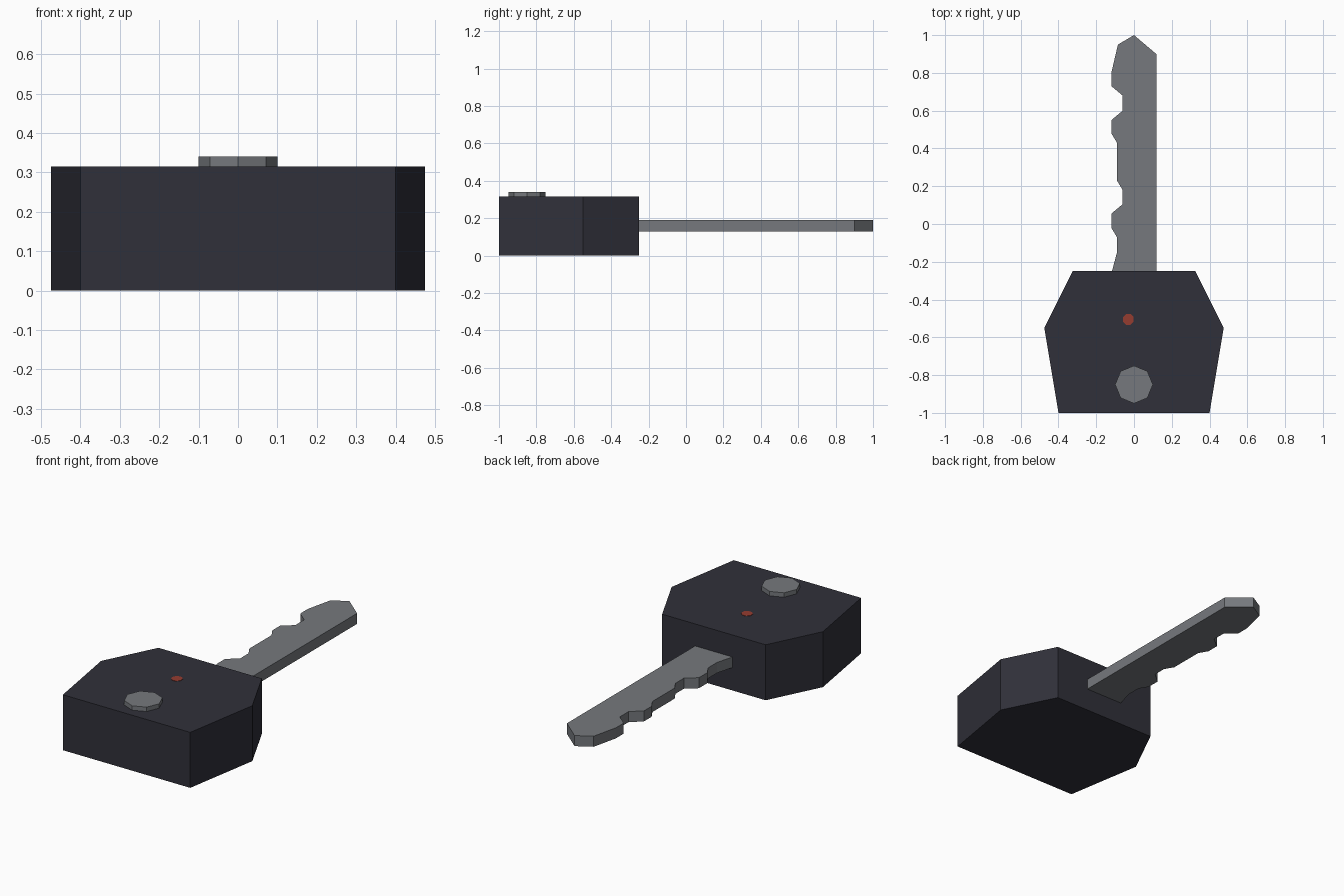
import bpy, bmesh, math

if "Cube" in bpy.data.objects:
    bpy.data.objects.remove(bpy.data.objects["Cube"])


def material(name, rgb):
    m = bpy.data.materials.new(name)
    m.diffuse_color = (*rgb, 1)
    m.use_nodes = True
    m.node_tree.nodes["Principled BSDF"].inputs["Base Color"].default_value = m.diffuse_color
    return m


DARK = material("dark plastic", (0.030, 0.030, 0.042))
METAL = material("grey metal", (0.18, 0.19, 0.205))
RED = material("red light", (0.30, 0.045, 0.03))


def prism(name, outline, z0, z1, mat):
    """Extrude a flat outline from z0 up to z1."""
    bm = bmesh.new()
    face = bm.faces.new([bm.verts.new((x, y, z0)) for x, y in outline])
    ext = bmesh.ops.extrude_face_region(bm, geom=[face], use_keep_orig=True)
    for v in ext["geom"]:
        if isinstance(v, bmesh.types.BMVert):
            v.co.z = z1
    bmesh.ops.recalc_face_normals(bm, faces=bm.faces)
    mesh = bpy.data.meshes.new(name)
    bm.to_mesh(mesh)
    bm.free()
    mesh.materials.append(mat)
    obj = bpy.data.objects.new(name, mesh)
    bpy.context.collection.objects.link(obj)
    return obj


def octagon(cx, cy, r, turn=0.0):
    return [(cx + r * math.cos(turn + i * math.pi / 4),
             cy + r * math.sin(turn + i * math.pi / 4)) for i in range(8)]


# Six-sided key head, mirrored in x
half = [(0.40, -1.0), (0.475, -0.55), (0.325, -0.25)]
prism("key_head", half + [(-x, y) for x, y in reversed(half)], 0, 0.315, DARK)

# Blade: straight right edge, pointed tip, notched left edge
blade = [(0.118, -0.255), (0.118, 0.90), (0, 1.0), (-0.085, 0.95),
         (-0.12, 0.80), (-0.12, 0.73), (-0.06, 0.68), (-0.06, 0.60),
         (-0.12, 0.55), (-0.12, 0.48), (-0.09, 0.43), (-0.09, 0.23),
         (-0.06, 0.18), (-0.06, 0.105), (-0.12, 0.055), (-0.12, -0.02),
         (-0.09, -0.07), (-0.09, -0.15), (-0.118, -0.255)]
prism("key_blade", blade, 0.13, 0.19, METAL)

# Round stud and small indicator light on the head's top
prism("stud", octagon(0, -0.85, 0.10), 0.313, 0.34, METAL)
prism("indicator_light", octagon(-0.03, -0.505, 0.031, math.pi / 8), 0.313, 0.317, RED)
